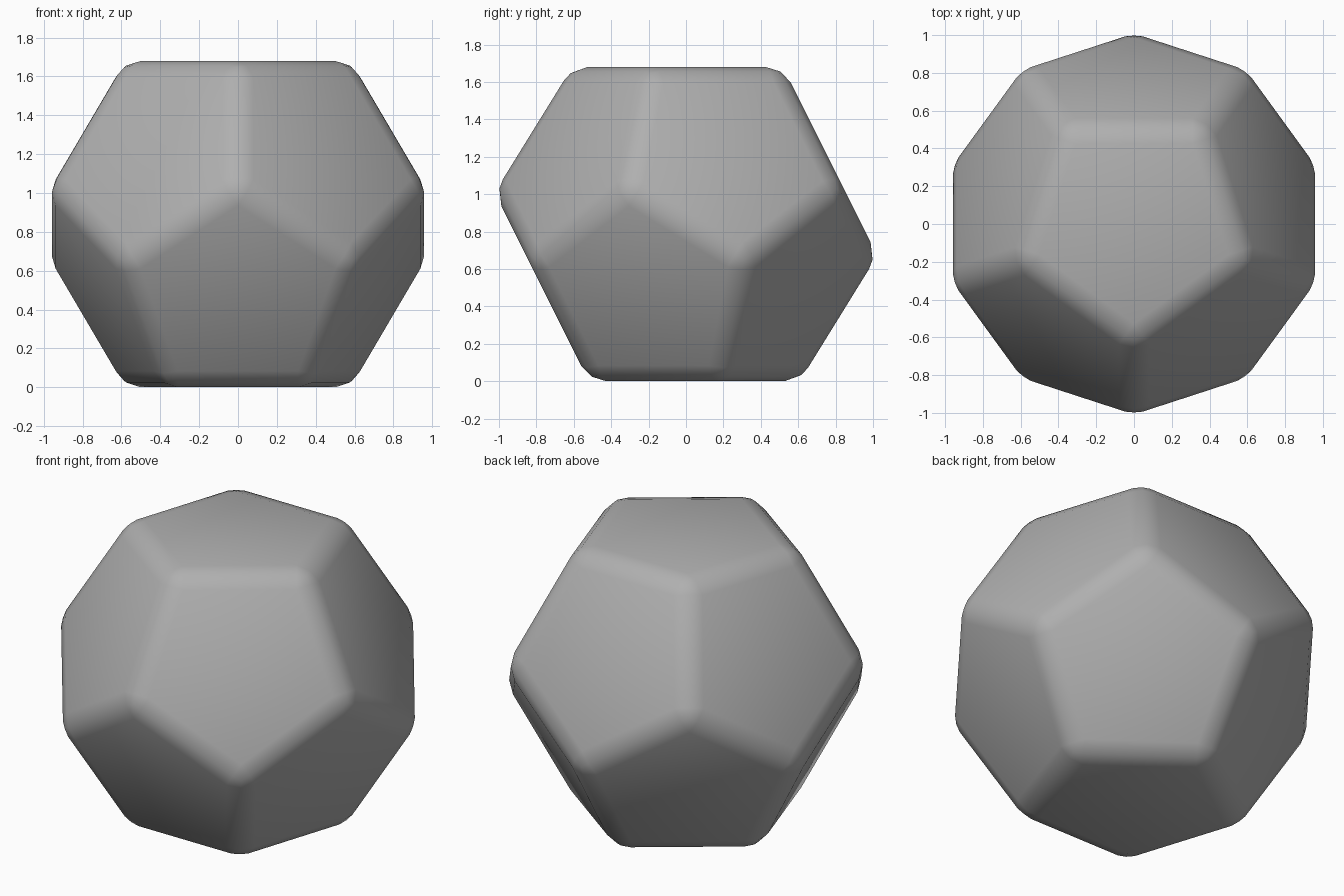
import bpy, bmesh, math

if "Cube" in bpy.data.objects:
    bpy.data.objects.remove(bpy.data.objects["Cube"])

HALF = 0.84                       # half height, centre to face
EDGE = HALF / 1.11352             # edge length of a regular dodecahedron
R_IN = EDGE * 0.85065             # radius of top and bottom pentagons
R_OUT = R_IN * 1.61803            # radius of the two belt rings
Z_BELT = EDGE * 0.26287           # height of belt rings from the centre

# Four pentagon rings: upper pair points to the front, lower pair to the back
bm = bmesh.new()
rings = [(R_IN, HALF, -90), (R_OUT, Z_BELT, -90), (R_OUT, -Z_BELT, 90), (R_IN, -HALF, 90)]
for radius, z, start in rings:
    for i in range(5):
        a = math.radians(start + 72 * i)
        bm.verts.new((radius * math.cos(a), radius * math.sin(a), z + HALF))

# Wrap the points and merge triangles into twelve pentagons
bmesh.ops.convex_hull(bm, input=bm.verts[:])
bmesh.ops.dissolve_limit(bm, angle_limit=math.radians(5), verts=bm.verts[:], edges=bm.edges[:])
bmesh.ops.recalc_face_normals(bm, faces=bm.faces[:])

# Round every edge
bmesh.ops.bevel(bm, geom=bm.edges[:], offset=0.093, offset_type='OFFSET',
                segments=2, profile=0.5, affect='EDGES')
for f in bm.faces:
    f.smooth = True

mesh = bpy.data.meshes.new("rounded_dodecahedron")
bm.to_mesh(mesh)
bm.free()

# Dark grey surface
grey = bpy.data.materials.new("dark_grey")
grey.diffuse_color = (0.43, 0.43, 0.43, 1)
grey.use_nodes = True
grey.node_tree.nodes["Principled BSDF"].inputs["Base Color"].default_value = grey.diffuse_color
mesh.materials.append(grey)
bpy.context.collection.objects.link(bpy.data.objects.new("rounded_dodecahedron", mesh))
